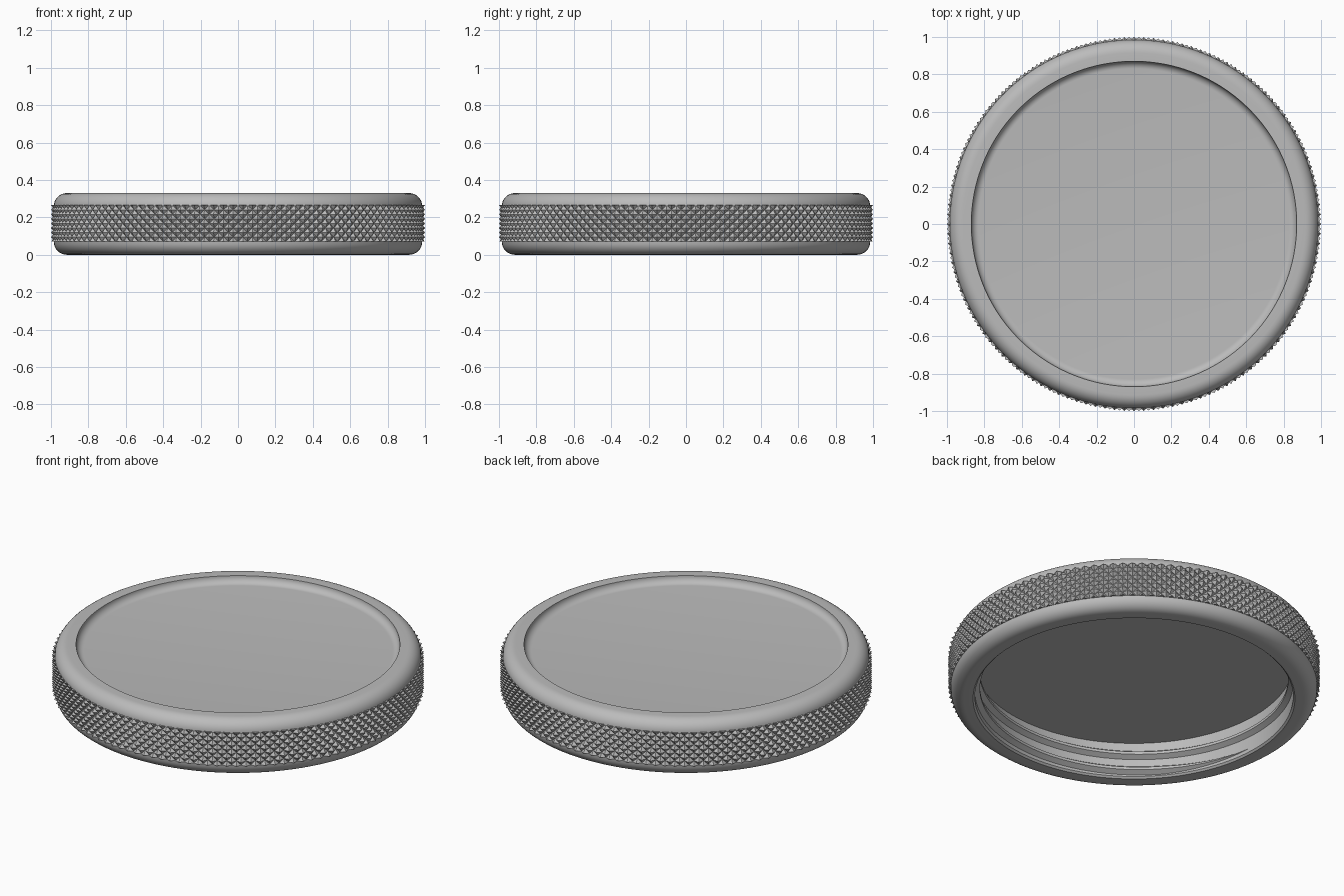
import bpy
import bmesh
from math import pi, sin, cos, radians, tau
from mathutils import Vector

cube = bpy.data.objects.get("Cube")
if cube:
    bpy.data.objects.remove(cube)

grey = bpy.data.materials.new("light grey metal")
grey.use_nodes = True
COLOUR = (0.5, 0.5, 0.5, 1)
grey.diffuse_color = COLOUR
grey.node_tree.nodes["Principled BSDF"].inputs["Base Color"].default_value = COLOUR


def finish(bm, name, smooth):
    bmesh.ops.remove_doubles(bm, verts=bm.verts, dist=1e-5)
    bmesh.ops.recalc_face_normals(bm, faces=bm.faces)
    mesh = bpy.data.meshes.new(name)
    bm.to_mesh(mesh)
    bm.free()
    mesh.materials.append(grey)
    obj = bpy.data.objects.new(name, mesh)
    bpy.context.collection.objects.link(obj)
    if smooth:
        bpy.ops.object.select_all(action='DESELECT')
        obj.select_set(True)
        bpy.context.view_layer.objects.active = obj
        bpy.ops.object.shade_smooth_by_angle(angle=radians(35))
    return obj


def arc(r, z, radius, start, end, steps=8):
    angles = [radians(start + (end - start) * i / steps) for i in range(steps + 1)]
    return [(r + radius * cos(a), z + radius * sin(a)) for a in angles]


def polar(r, a, z):
    return Vector((r * cos(a), r * sin(a), z))


# Lid body: recessed top, rounded shoulders, groove for the grip, open underside
HEIGHT, CEILING = 0.33, 0.215
profile = [(0, 0.29)]
profile += arc(0.83, HEIGHT, 0.04, -90, 0)
profile += arc(0.915, HEIGHT - 0.07, 0.07, 90, 0)
profile += [(0.96, 0.26), (0.96, 0.075)]
profile += arc(0.915, 0.07, 0.07, 0, -90)
profile += [(0.865, 0), (0.855, 0.01), (0.855, CEILING), (0, CEILING)]
bm = bmesh.new()
verts = [bm.verts.new((r, 0, z)) for r, z in profile]
edges = [bm.edges.new(pair) for pair in zip(verts, verts[1:])]
bmesh.ops.spin(bm, geom=verts + edges, cent=(0, 0, 0), axis=(0, 0, 1),
               angle=tau, steps=160)
finish(bm, "lid_body", True)

# Knurled grip band: checkerboard of peaks and valleys makes diamond pyramids
COLS, ROWS = 240, 8
LOW, HIGH = 0.07, 0.265
bm = bmesh.new()
grid = []
for j in range(ROWS + 1):
    z = LOW + (HIGH - LOW) * j / ROWS
    grid.append([bm.verts.new(polar(1.0 if (i + j) % 2 else 0.98, tau * i / COLS, z))
                 for i in range(COLS)])
for j in range(ROWS):
    for i in range(COLS):
        k = (i + 1) % COLS
        a, b = grid[j][i], grid[j][k]
        c, d = grid[j + 1][k], grid[j + 1][i]
        triangles = ((a, b, d), (b, c, d)) if (i + j) % 2 else ((a, b, c), (a, c, d))
        for tri in triangles:
            bm.faces.new(tri)
# Close the band's ends against the body
for row, z in ((grid[0], LOW), (grid[-1], HIGH)):
    inner = [bm.verts.new(polar(0.955, tau * i / COLS, z)) for i in range(COLS)]
    for i in range(COLS):
        k = (i + 1) % COLS
        bm.faces.new((row[i], row[k], inner[k], inner[i]))
finish(bm, "knurled_grip", False)

# Inner screw thread: tapered helical ridge
TURNS, PITCH, STEPS = 1.75, 0.095, 224
bm = bmesh.new()
last = None
for i in range(STEPS + 1):
    t = i / STEPS
    a = -pi + tau * TURNS * t
    z = 0.032 + PITCH * TURNS * t
    size = max(0.05, min(1, t * 16, (1 - t) * 16))
    ring = [bm.verts.new(polar(r, a, z + dz * size)) for r, dz in (
        (0.858, -0.028), (0.858 - 0.03 * size, -0.008),
        (0.858 - 0.03 * size, 0.008), (0.858, 0.028))]
    if last:
        for m in range(4):
            n = (m + 1) % 4
            bm.faces.new((last[m], last[n], ring[n], ring[m]))
    else:
        bm.faces.new(ring)
    last = ring
bm.faces.new(last)
finish(bm, "inner_thread", True)
